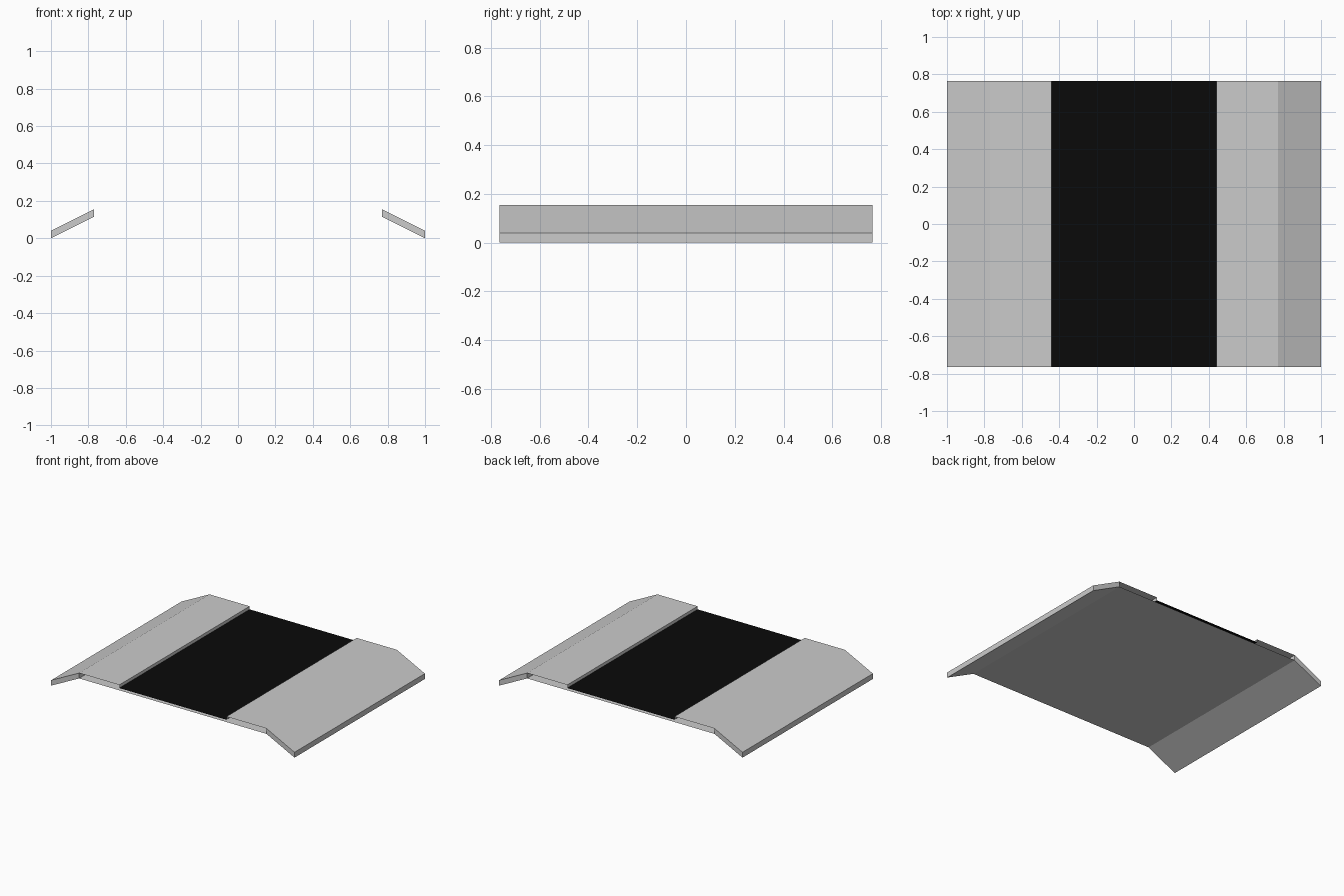
import bpy, bmesh

if "Cube" in bpy.data.objects:
    bpy.data.objects.remove(bpy.data.objects["Cube"])

HALF_Y = 0.765          # half depth of the ramp
BEND, GROOVE = 0.77, 0.44
TOP, UNDER, LIP, FLOOR = 0.155, 0.115, 0.04, 0.132


def extrude_profile(name, profile, closed=False):
    """Sweep an xz profile along y; closed profiles also get end caps."""
    bm = bmesh.new()
    front = [bm.verts.new((x, -HALF_Y, z)) for x, z in profile]
    back = [bm.verts.new((x, HALF_Y, z)) for x, z in profile]
    n = len(profile)
    for i in range(n if closed else n - 1):
        j = (i + 1) % n
        bm.faces.new((front[i], front[j], back[j], back[i]))
    if closed:
        bm.faces.new(front)
        bm.faces.new(back[::-1])
        bmesh.ops.recalc_face_normals(bm, faces=bm.faces)
    mesh = bpy.data.meshes.new(name)
    bm.to_mesh(mesh)
    bm.free()
    obj = bpy.data.objects.new(name, mesh)
    bpy.context.collection.objects.link(obj)
    return obj


# Sloped end slabs and the raised deck strips with their groove walls
for side, s in (("left", -1), ("right", 1)):
    slope = [(s, 0), (s, LIP), (s * BEND, TOP), (s * BEND, UNDER)]
    extrude_profile(side + "_slope", slope, closed=True)
    deck = [(s * GROOVE, FLOOR), (s * GROOVE, TOP), (s * BEND, TOP)]
    if s > 0:
        extrude_profile(side + "_deck", deck)
    else:
        extrude_profile(side + "_deck", deck[::-1])

# Flat underside, open at the front and back ends
extrude_profile("underside", [(BEND, UNDER), (-BEND, UNDER)])

# Recessed black centre panel
panel = extrude_profile("centre_panel", [(-GROOVE, FLOOR), (GROOVE, FLOOR)])
black = bpy.data.materials.new("black")
black.diffuse_color = (0.003, 0.003, 0.003, 1)
black.use_nodes = True
black.node_tree.nodes["Principled BSDF"].inputs["Base Color"].default_value = black.diffuse_color
panel.data.materials.append(black)
